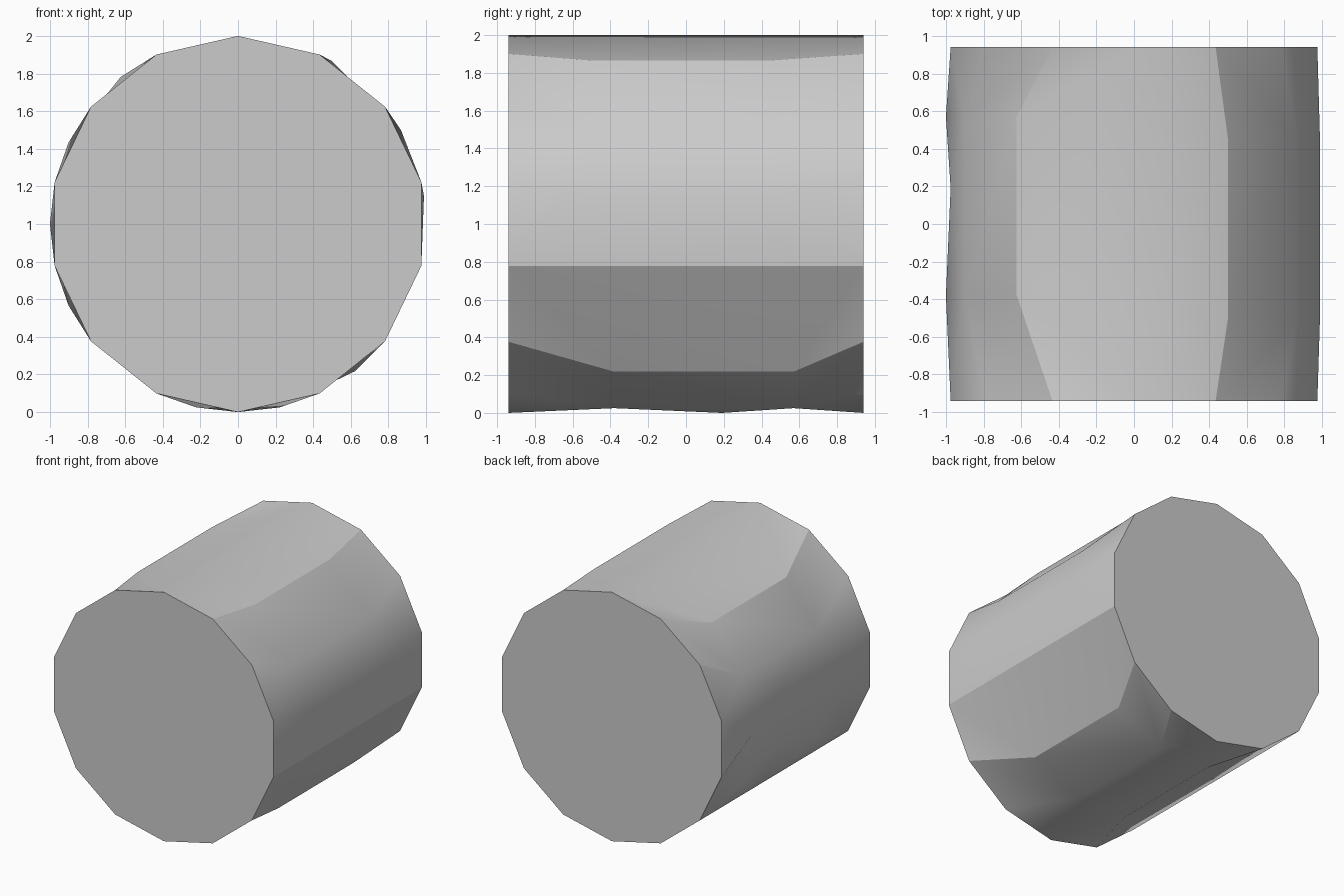
import bpy
import bmesh
from math import sin, cos, pi, radians

cube = bpy.data.objects.get("Cube")
if cube:
    bpy.data.objects.remove(cube, do_unlink=True)

SIDES = 14
END_Y = 0.94
WAIST_Y = 0.19
LEFT_MID = {-1: -0.38, 1: 0.57}
RIGHT_MID = {-1: -0.5, 1: 0.45}
# Inner ring corners on the upper +x side
D1, D2, D3 = 7 / 6, 7 / 3, 19 / 6

bm = bmesh.new()
cache = {}


def vert(step, y):
    """Vertex on the unit circle, step counted in fourteenths from the top."""
    key = (round(step % SIDES, 3), y)
    if key not in cache:
        a = 2 * pi * step / SIDES
        cache[key] = bm.verts.new((sin(a), y, 1 + cos(a)))
    return cache[key]


def rim(step, side):
    """Whole steps lie on the end rims, fractional ones on the inner rings."""
    if step % 1 == 0:
        return vert(step, side * END_Y)
    return vert(step, (RIGHT_MID if step < 4 else LEFT_MID)[side])


def waist(step, side):
    return vert(step, WAIST_Y) if step % 1 == 0 else rim(step, side)


# Inner corner met by each rim edge, in order round the rim
apexes = [D1, D2, D2, D3, 5.5, 6.5, 6.5, 7.5, 7.5, 10.5, 10.5, 11.5, 11.5, 12.5]
# Inner edges that meet a rim corner
gores = [(1, D1, D2), (3, D2, D3), (5, 5.5, 6.5), (7, 6.5, 7.5),
         (9, 9.5, 10.5), (11, 10.5, 11.5), (13, 11.5, 12.5)]
waist_band = [9, 9.5, 10, 10.5, 11, 11.5]

for side in (-1, 1):
    # End cap
    bm.faces.new([vert(k, side * END_Y) for k in range(SIDES)])
    # Bands between the rim and the inner ring
    for k, apex in enumerate(apexes):
        bm.faces.new([rim(k, side), rim(k + 1, side), rim(apex, side)])
    for gore in gores:
        bm.faces.new([rim(s, side) for s in gore])
    # Dented bands between the inner ring and the waist
    bm.faces.new([waist(s, side) for s in (6.5, 7, 7.5)])
    for t in zip(waist_band, waist_band[1:], waist_band[2:]):
        bm.faces.new([waist(s, side) for s in t])
    bm.faces.new([rim(9, side), rim(9.5, side), waist(9, side)])

# Long flat strips
for strip in ([0, D1, D2, D3, 4, 5.5, 6.5], [11.5, 12.5, 14]):
    for a, b in zip(strip, strip[1:]):
        bm.faces.new([rim(a, -1), rim(b, -1), rim(b, 1), rim(a, 1)])
bm.faces.new([rim(7.5, 1), rim(7.5, -1), rim(9, -1), waist(9, 1), rim(9, 1)])

# Closing triangles beside the waist corners
for s, c in ((6.5, 7), (7.5, 7), (11.5, 11)):
    bm.faces.new([rim(s, -1), rim(s, 1), waist(c, 1)])

bmesh.ops.recalc_face_normals(bm, faces=bm.faces)
mesh = bpy.data.meshes.new("twisted_drum")
bm.to_mesh(mesh)
bm.free()
drum = bpy.data.objects.new("twisted_drum", mesh)
bpy.context.collection.objects.link(drum)

# Plain grey material
grey = bpy.data.materials.new("light_grey")
grey.use_nodes = True
colour = (0.6, 0.6, 0.6, 1)
grey.diffuse_color = colour
grey.node_tree.nodes["Principled BSDF"].inputs["Base Color"].default_value = colour
mesh.materials.append(grey)

bpy.ops.object.select_all(action='DESELECT')
drum.select_set(True)
bpy.context.view_layer.objects.active = drum
bpy.ops.object.shade_smooth_by_angle(angle=radians(29))

# Keep the top ridge soft
for edge in mesh.edges:
    if all(mesh.vertices[v].co.z > 1.999 for v in edge.vertices):
        edge.use_edge_sharp = False
